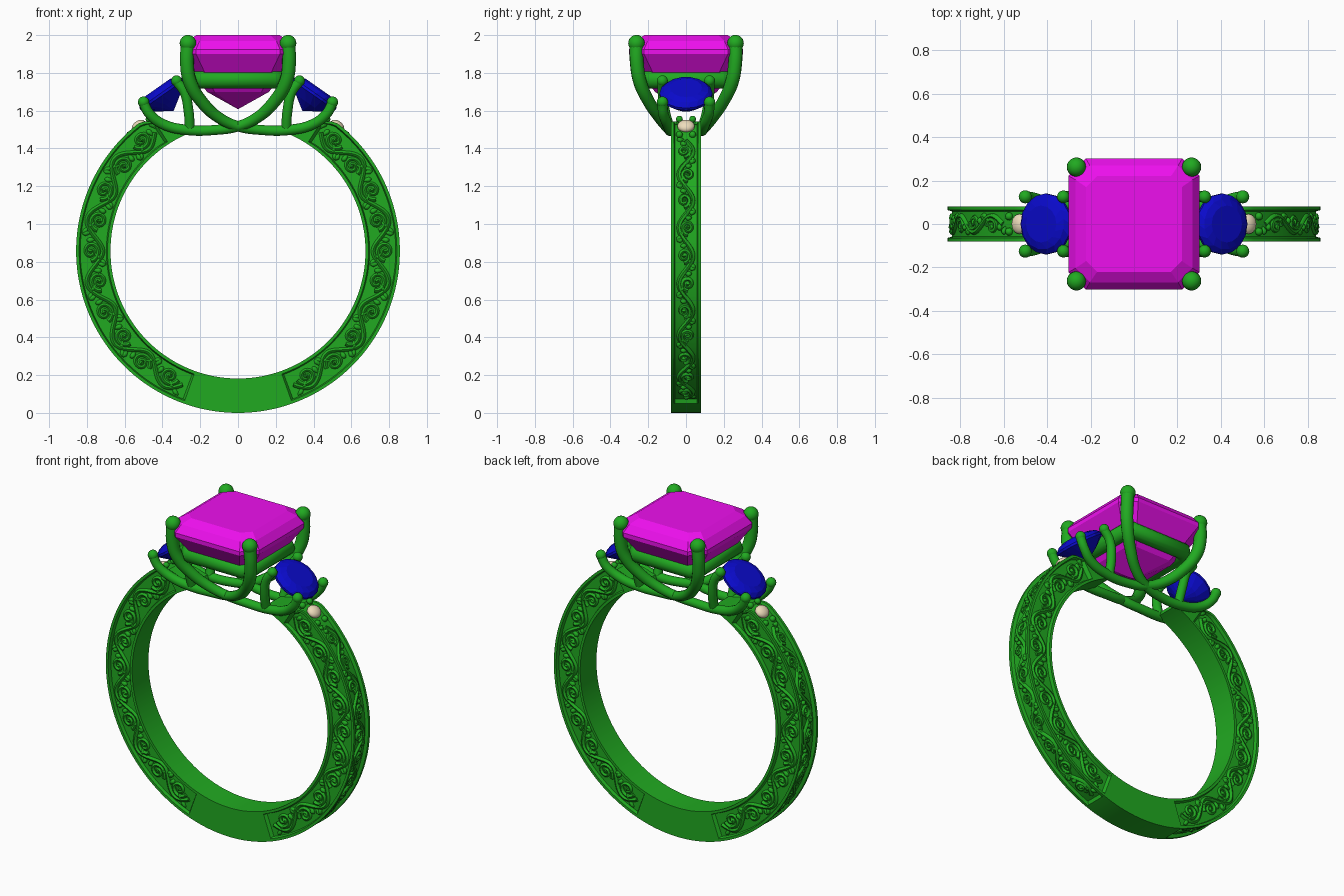
import bpy, bmesh
from math import sin, cos, pi, radians
from mathutils import Vector, Matrix

if "Cube" in bpy.data.objects:
    bpy.data.objects.remove(bpy.data.objects["Cube"])

CZ, RI, RO, W, D = 0.857, 0.675, 0.857, 0.08, 0.02


def material(name, rgb):
    m = bpy.data.materials.new(name)
    m.diffuse_color = (*rgb, 1)
    m.use_nodes = True
    m.node_tree.nodes["Principled BSDF"].inputs["Base Color"].default_value = m.diffuse_color
    return m


GREEN = material("green_metal", (0.015, 0.40, 0.015))
PINK = material("magenta_gem", (0.85, 0.005, 0.85))
BLUE = material("blue_gem", (0.003, 0.003, 0.6))
CREAM = material("cream_gem", (0.85, 0.72, 0.5))


def loft(name, rings, mat, closed=False, matrix=None, smooth=None):
    """Skin a list of equal-length point rings and cap both ends."""
    bm = bmesh.new()
    rows = [[bm.verts.new(p) for p in ring] for ring in rings]
    n = len(rows[0])
    for a, b in zip(rows, rows[1:]):
        for i in range(n):
            bm.faces.new((a[i], a[(i + 1) % n], b[(i + 1) % n], b[i]))
    bm.faces.new(rows[0])
    bm.faces.new(rows[-1])
    bmesh.ops.recalc_face_normals(bm, faces=bm.faces)
    me = bpy.data.meshes.new(name)
    bm.to_mesh(me)
    bm.free()
    me.materials.append(mat)
    ob = bpy.data.objects.new(name, me)
    bpy.context.collection.objects.link(ob)
    if matrix:
        ob.matrix_world = matrix
    if smooth:
        finish(ob, smooth)
    return ob


def finish(ob, angle):
    bpy.ops.object.select_all(action='DESELECT')
    ob.select_set(True)
    bpy.context.view_layer.objects.active = ob
    if ob.type == 'CURVE':
        bpy.ops.object.convert(target='MESH')
    bpy.ops.object.shade_smooth_by_angle(angle=radians(angle))


def tubes(name, paths, kind='POLY', res=1, cyclic=False):
    """Each path is a list of (point, radius); all become one tube mesh."""
    cu = bpy.data.curves.new(name, 'CURVE')
    cu.dimensions = '3D'
    cu.bevel_depth = 1.0
    cu.bevel_resolution = res
    cu.resolution_u = 8
    cu.use_fill_caps = True
    for path in paths:
        sp = cu.splines.new(kind)
        pts = sp.bezier_points if kind == 'BEZIER' else sp.points
        pts.add(len(path) - 1)
        sp.use_cyclic_u = cyclic
        for q, (p, r) in zip(pts, path):
            q.co = p if kind == 'BEZIER' else (*p, 1)
            q.radius = r
            if kind == 'BEZIER':
                q.handle_left_type = q.handle_right_type = 'AUTO'
    cu.materials.append(GREEN)
    ob = bpy.data.objects.new(name, cu)
    bpy.context.collection.objects.link(ob)
    finish(ob, 60)


def ball(name, loc, r, mat=GREEN, scale=(1, 1, 1), rot=0):
    bpy.ops.mesh.primitive_uv_sphere_add(segments=20, ring_count=12, radius=r, location=loc, rotation=(0, rot, 0))
    ob = bpy.context.object
    ob.name = name
    ob.scale = scale
    ob.data.materials.append(mat)
    finish(ob, 60)


# Band: swept section with recessed channels on front, back and outer faces
def section(deg):
    a = abs(deg)
    d = D if 20 < a < 147 else 0
    ro = RO if a < 143 else RO - 0.15 * min(1, (a - 143) / 15)
    k = (ro - RI) / (RO - RI)
    half = [(RI, W), (RI + .016 * k, W), (RI + .022 * k, W - d), (ro - .022 * k, W - d),
            (ro - .016 * k, W), (ro, W), (ro, W - .016), (ro - d * k, W - .022)]
    prof = half + [(r, -y) for r, y in reversed(half)]
    t = radians(deg)
    return [(r * sin(t), y, CZ - r * cos(t)) for r, y in prof]


side = [1.9 * i for i in range(1, 11)] + [19.6, 20.4] + [22 + 2 * i for i in range(63)] + [147.2] + \
       [149 + 2 * i for i in range(6)]
loft("band", [section(a) for a in [-s for s in reversed(side)] + [0] + side], GREEN, smooth=30)


# Scroll engraving: vine, spirals and leaves laid on each channel floor
def place(face, sx, arc, t):
    r, y = (RO - D, t) if face == 0 else (0.766 + t, face * (W - D))
    a = arc / (RO - D if face == 0 else 0.766)
    return (sx * r * sin(a), y, CZ - r * cos(a))


def scrolls(face, sx, lo, hi, h, lobes):
    R = RO - D if face == 0 else 0.766
    s0, s1 = radians(lo) * R, radians(hi) * R
    p = (s1 - s0) / lobes
    put = lambda pts: [(place(face, sx, s, t), r) for s, t, r in pts]
    n = lobes * 10
    out = [put([(s0 + (s1 - s0) * i / n, h * .85 * sin(pi * lobes * i / n), .013) for i in range(n + 1)])]
    for j in range(lobes):
        g = 1 if j % 2 == 0 else -1
        c, ct = s0 + (j + .5) * p, -.22 * h * g
        spiral = []
        for i in range(25):
            u = i / 24
            rad = h * (.78 - .66 * u)
            th = pi - u * 3.1 * pi
            spiral.append((c + rad * 1.1 * cos(th), ct + g * rad * sin(th), .013 - .004 * u))
        out.append(put(spiral))
        out.append(put([(c - .012, ct, .004), (c, ct, .016), (c + .012, ct, .004)]))
        # tapered leaves filling the corners beside each lobe
        for q, e in ((.5, .98), (.3, .55)):
            out.append(put([(c + p * q + .1 * p * v, -g * h * e + g * h * .75 * v * v, .003 + .013 * sin(pi * v))
                            for v in (0, .2, .4, .6, .8, 1)]))
            out.append(put([(c - p * q + .25 * p * v, g * h * (e - .5 * v * v), .003 + .011 * sin(pi * v))
                            for v in (0, .25, .5, .75, 1)]))
    return out


for label, face, lo, hi, h, n in (("front", -1, 22.5, 145, .06, 10), ("back", 1, 22.5, 145, .06, 10),
                                  ("outer", 0, 22, 134, .044, 11)):
    tubes(label + "_scrolls", scrolls(face, 1, lo, hi, h, n) + scrolls(face, -1, lo, hi, h, n))


# Centre gem: step-cut square with clipped corners
def clipped(a, c, z):
    b = a - c
    return [(a, -b, z), (a, b, z), (b, a, z), (-b, a, z), (-a, b, z), (-a, -b, z), (-b, -a, z), (b, -a, z)]


loft("center_gem", [clipped(*v) for v in ((.22, .05, 2.0), (.268, .065, 1.97), (.302, .08, 1.925), (.302, .08, 1.90),
                                          (.235, .06, 1.80), (.165, .04, 1.70), (.004, .001, 1.61))], PINK)


# Side gems: tilted round brilliants
def circle(r, z, n=16, off=0.0):
    return [(r * cos(2 * pi * (i + off) / n), r * sin(2 * pi * (i + off) / n), z) for i in range(n)]


for sx, nm in ((1, "right"), (-1, "left")):
    m = Matrix.Translation((sx * .405, 0, 1.69)) @ Matrix.Rotation(sx * radians(35), 4, 'Y')
    loft(nm + "_side_gem", [circle(.085, .038), circle(.118, .026, off=.5), circle(.14, .004), circle(.14, -.01),
                            circle(.08, -.06, off=.5), circle(.003, -.11)], BLUE, matrix=m)
    # Small accent gem and beads set into the band
    t = radians(38.5)
    ball(nm + "_accent_gem", (sx * .845 * sin(t), 0, CZ + .845 * cos(t)), .046, CREAM, (.9, 1, .6), sx * t)
    for deg in (34, 43):
        b = radians(deg)
        for y in (-.035, .035):
            ball(nm + "_bead", (sx * .842 * sin(b), y, CZ + .842 * cos(b)), .018)

# Gallery rail under the centre gem
rail = [(Vector((x, y, 1.765)), .048) for x, y, _ in clipped(.21, .03, 0)]
tubes("gallery_rail", [rail], res=4, cyclic=True)

# Long crossing prongs (centre gem corner to opposite side gem) and short side prongs
LONG = [(.265, .262, 1.955, .038), (.27, .26, 1.85, .037), (.253, .243, 1.75, .036), (.19, .195, 1.645, .033),
        (.1, .14, 1.562, .03), (0, .105, 1.517, .028), (-.12, .088, 1.498, .027), (-.27, .088, 1.498, .028),
        (-.4, .1, 1.53, .028), (-.47, .12, 1.585, .027), (-.5, .125, 1.64, .027)]
SHORT = [(.255, .085, 1.5, .027), (.262, .112, 1.6, .027), (.285, .125, 1.70, .026), (.325, .125, 1.755, .026)]
prongs = []
for sx in (1, -1):
    for sy in (1, -1):
        for path in (LONG, SHORT):
            prongs.append([(Vector((sx * x, sy * y, z)), r) for x, y, z, r in path])
        ball("center_prong_tip", (sx * .265, sy * .262, 1.957), .044)
        ball("outer_prong_tip", (sx * .5, sy * .125, 1.645), .03)
        ball("inner_prong_tip", (sx * .325, sy * .125, 1.758), .029)
tubes("prongs", prongs, kind='BEZIER', res=4)
